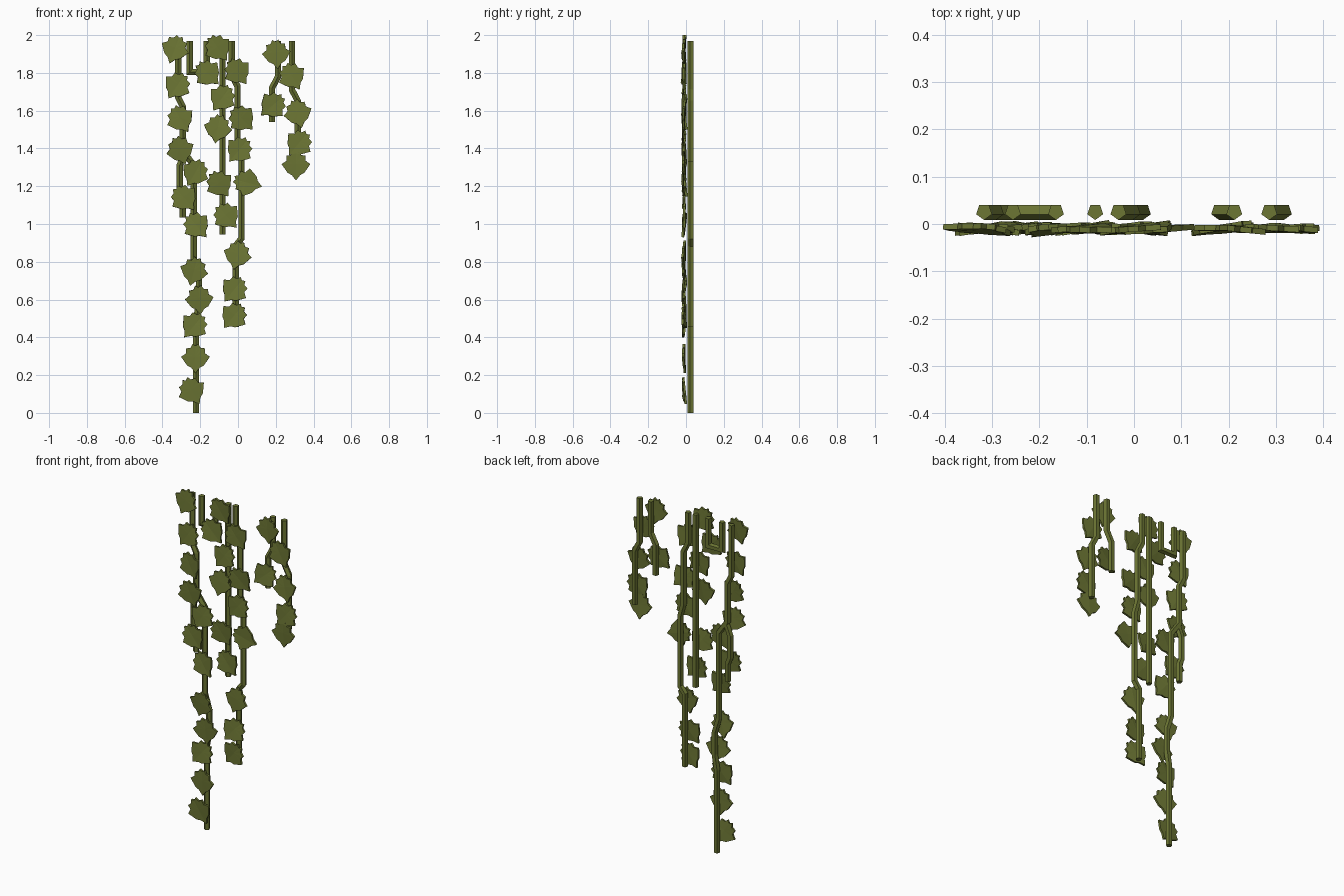
import bpy, bmesh, math, random
from mathutils import Vector, Matrix

if "Cube" in bpy.data.objects:
    bpy.data.objects.remove(bpy.data.objects["Cube"])

random.seed(4)
mat = bpy.data.materials.new("olive green")
mat.diffuse_color = (0.150, 0.180, 0.034, 1)
mat.use_nodes = True
mat.node_tree.nodes["Principled BSDF"].inputs["Base Color"].default_value = mat.diffuse_color


def add_object(name, bm):
    bmesh.ops.recalc_face_normals(bm, faces=bm.faces)
    me = bpy.data.meshes.new(name)
    bm.to_mesh(me)
    bm.free()
    me.materials.append(mat)
    ob = bpy.data.objects.new(name, me)
    bpy.context.collection.objects.link(ob)
    return ob


def stem(name, path, r=0.0175, y=0.026):
    """Five-sided mitred tube along an (x, z) path on the wall plane."""
    bm = bmesh.new()
    pts = [Vector(p) for p in path]
    rings = []
    for i, p in enumerate(pts):
        a = (p - pts[i - 1]).normalized() if i else (pts[1] - p).normalized()
        b = (pts[i + 1] - p).normalized() if i < len(pts) - 1 else a
        t = (a + b).normalized()
        side = Vector((-t.y, t.x)) / max(t.dot(a), 0.5)
        ring = []
        for k in range(5):
            ang = k * math.tau / 5
            q = p + side * (r * math.sin(ang))
            ring.append(bm.verts.new((q.x, y - r * math.cos(ang), q.y)))
        rings.append(ring)
    for lo, hi in zip(rings, rings[1:]):
        for k in range(5):
            bm.faces.new((lo[k], lo[(k + 1) % 5], hi[(k + 1) % 5], hi[k]))
    bm.faces.new(rings[0])
    bm.faces.new(rings[-1])
    add_object(name, bm)


# half outline of the lobed leaf, from the tip at the bottom to the top notch
HALF = [(0, -0.085), (0.022, -0.056), (0.044, -0.044), (0.076, 0.002),
        (0.050, 0.020), (0.050, 0.046), (0.026, 0.050), (0.016, 0.070), (0, 0.060)]


def leaf(name, x, z, roll):
    """Thin leaf folded along its midrib, rolled so the tip swings to +x."""
    bm = bmesh.new()
    outline = HALF + [(-px, pz) for px, pz in HALF[-2:0:-1]]
    n = len(outline)
    layers = []
    for dy in (-0.006, 0.006):
        rim = [bm.verts.new((px, dy - 0.06 * abs(px) + 0.003, pz)) for px, pz in outline]
        mid = bm.verts.new((0, dy + 0.002, 0.005))
        for k in range(n):
            bm.faces.new((rim[k], rim[(k + 1) % n], mid))
        layers.append(rim)
    f, b = layers
    for k in range(n):
        bm.faces.new((f[k], f[(k + 1) % n], b[(k + 1) % n], b[k]))
    rot = (Matrix.Rotation(random.uniform(-0.13, 0.13), 4, 'Z')
           @ Matrix.Rotation(random.uniform(-0.1, 0.1), 4, 'X')
           @ Matrix.Rotation(math.radians(-roll), 4, 'Y'))
    bm.transform(Matrix.Translation((x, -0.011, z)) @ rot)
    add_object(name, bm)


# hanging stems
stem("left_long_stem", [(-.317, 1.97), (-.317, 1.67), (-.292, 1.62), (-.292, 1.39),
                        (-.235, 1.31), (-.235, .80), (-.207, .71), (-.207, .58),
                        (-.222, .49), (-.222, 0)])
stem("left_side_shoot", [(-.285, 1.37), (-.309, 1.31), (-.309, 1.18), (-.293, 1.14), (-.293, 1.035)])
stem("looped_stem", [(-.256, 1.97), (-.256, 1.805), (-.165, 1.805), (-.165, 1.97)])
stem("middle_stem", [(-.082, 1.97), (-.082, .945)])
stem("centre_long_stem", [(-.033, 1.97), (-.033, 1.79), (-.003, 1.73), (-.003, 1.42),
                          (.019, 1.34), (.019, .925), (-.012, .885), (-.012, .455)])
stem("right_short_stem", [(.212, 1.97), (.212, 1.78), (.180, 1.72), (.180, 1.54)])
stem("right_stem", [(.286, 1.97), (.286, 1.71), (.317, 1.65), (.317, 1.33)])

# leaves: centre x, centre z, roll in degrees
LEAVES = [
    (-.333, 1.93, -20), (-.32, 1.735, -35), (-.307, 1.56, 30), (-.307, 1.395, 20),
    (-.225, 1.275, -30), (-.288, 1.14, 40), (-.222, .995, 40), (-.232, .755, -15),
    (-.205, .605, 5), (-.23, .465, -40), (-.225, .295, 0), (-.246, .12, 30),
    (-.163, 1.80, 45), (-.108, 1.935, 35), (-.082, 1.67, -35), (-.106, 1.51, -10),
    (-.10, 1.215, 35), (-.063, 1.045, 40), (-.005, 1.81, 35), (.018, 1.56, 45),
    (.008, 1.395, -40), (.045, 1.22, 75), (-.002, .84, -15), (-.018, .655, -40),
    (-.02, .515, -40), (.203, 1.905, 5), (.284, 1.785, 30), (.186, 1.63, -50),
    (.316, 1.59, 15), (.324, 1.43, -40), (.307, 1.315, 0)]
for i, (x, z, roll) in enumerate(LEAVES):
    leaf(f"leaf_{i + 1}", x, z, roll)
